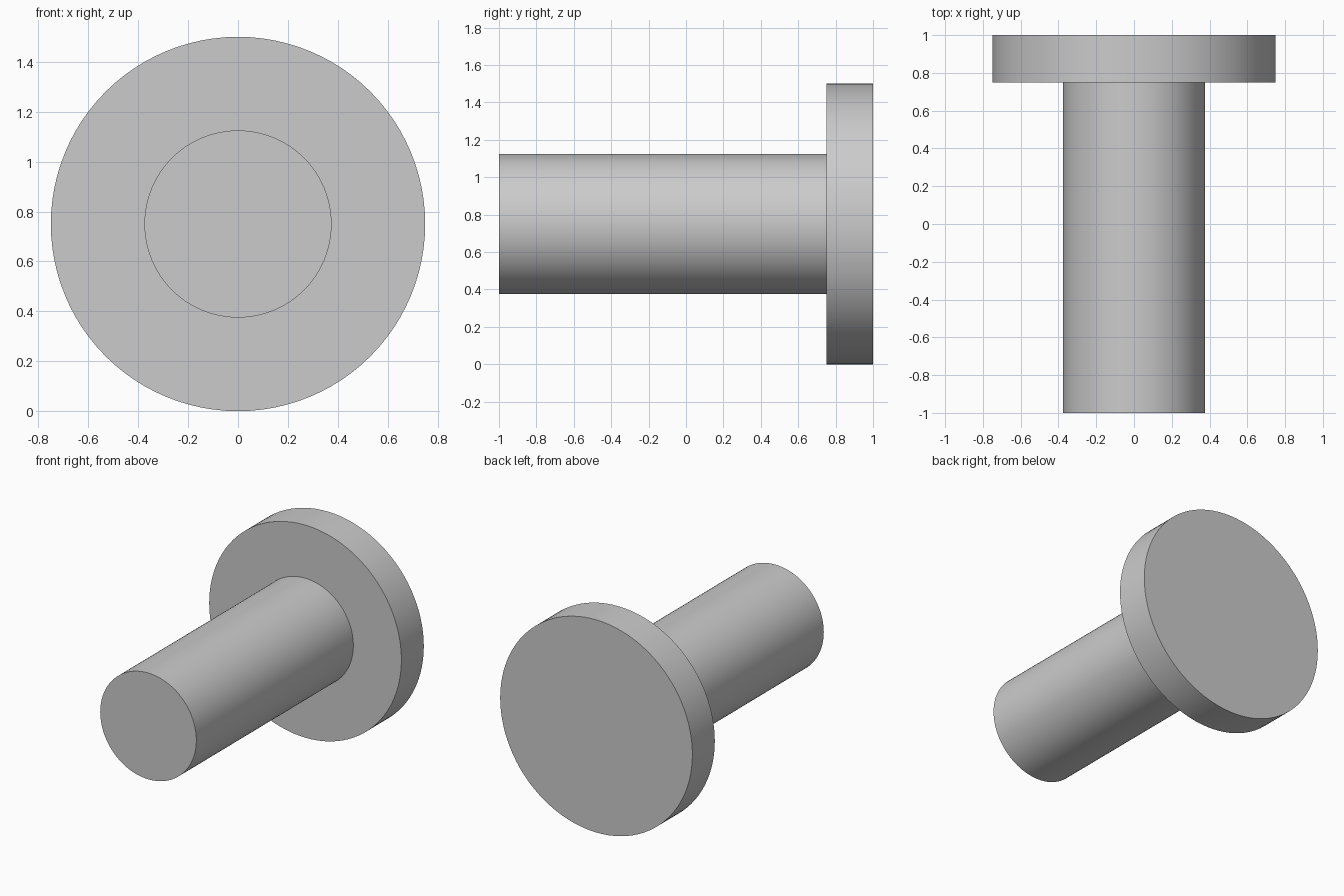
import bpy
import bmesh
import math

# Remove the default object
cube = bpy.data.objects.get("Cube")
if cube:
    bpy.data.objects.remove(cube, do_unlink=True)

SEGMENTS = 96
AXIS_HEIGHT = 0.75
HEAD_RADIUS, SHANK_RADIUS = 0.75, 0.375
FRONT, SHOULDER, BACK = -1.0, 0.75, 1.0

# Plain grey material
grey = bpy.data.materials.new("light_grey")
grey.use_nodes = True
colour = (0.6, 0.6, 0.6, 1.0)
grey.diffuse_color = colour
grey.node_tree.nodes["Principled BSDF"].inputs["Base Color"].default_value = colour


def ring(bm, radius, y):
    """Circle of vertices around the pin's axis."""
    angles = [math.tau * i / SEGMENTS for i in range(SEGMENTS)]
    return [bm.verts.new((radius * math.cos(a), y, AXIS_HEIGHT + radius * math.sin(a)))
            for a in angles]


# Headed pin: shank, shoulder and round head as one turned solid
bm = bmesh.new()
profile = [(SHANK_RADIUS, FRONT), (SHANK_RADIUS, SHOULDER),
           (HEAD_RADIUS, SHOULDER), (HEAD_RADIUS, BACK)]
rings = [ring(bm, radius, y) for radius, y in profile]
for a, b in zip(rings, rings[1:]):
    for i in range(SEGMENTS):
        j = (i + 1) % SEGMENTS
        bm.faces.new((a[i], a[j], b[j], b[i]))

# Flat end caps
bm.faces.new(rings[0])
bm.faces.new(rings[-1])
bmesh.ops.recalc_face_normals(bm, faces=bm.faces)

mesh = bpy.data.meshes.new("headed_pin")
bm.to_mesh(mesh)
bm.free()
mesh.materials.append(grey)
pin = bpy.data.objects.new("headed_pin", mesh)
bpy.context.collection.objects.link(pin)

# Smooth round sides, crisp rims
bpy.ops.object.select_all(action="DESELECT")
pin.select_set(True)
bpy.context.view_layer.objects.active = pin
bpy.ops.object.shade_smooth_by_angle(angle=math.radians(30))
